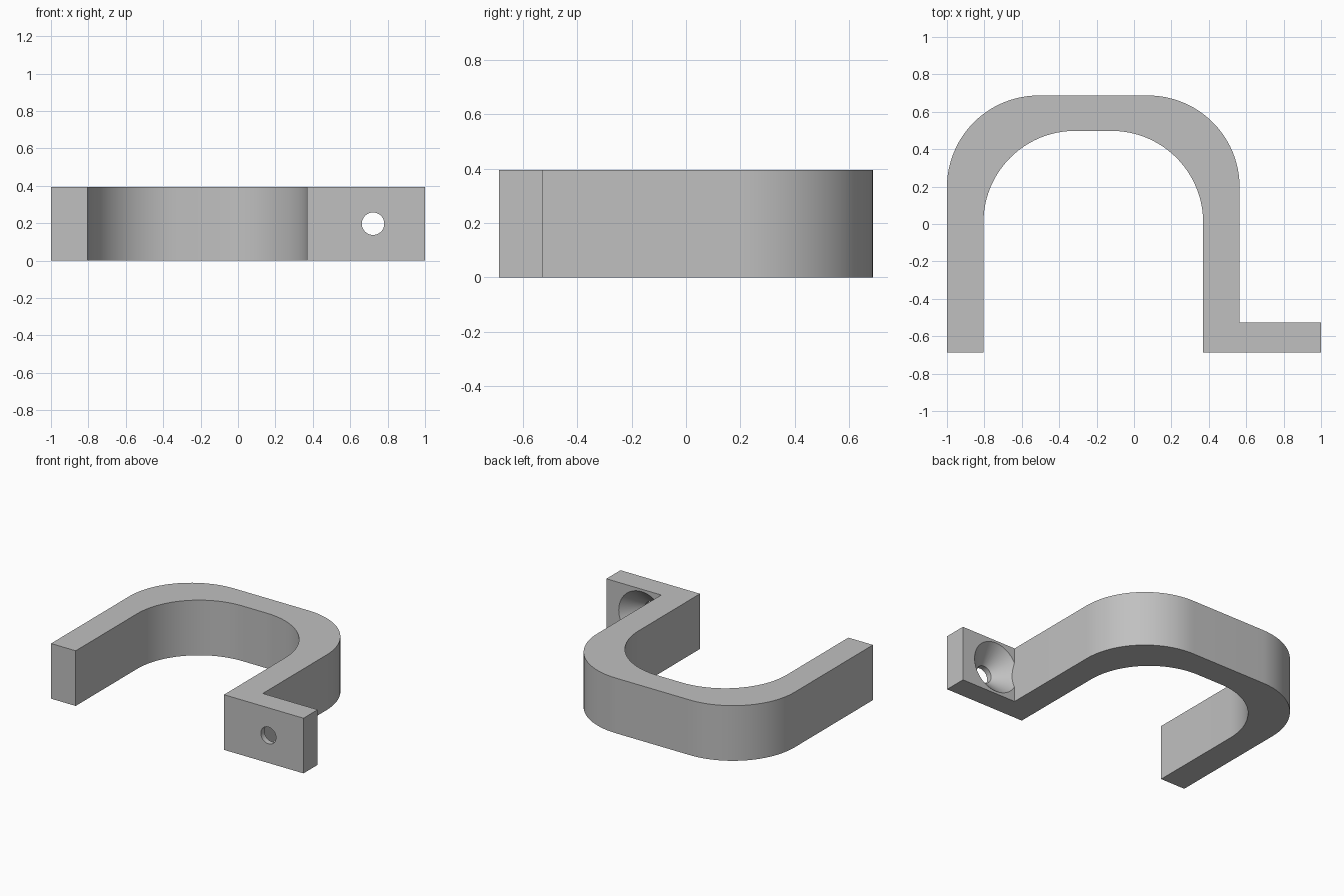
import bpy, bmesh
from math import cos, sin, pi, radians
from mathutils import Vector

cube = bpy.data.objects.get("Cube")
if cube:
    bpy.data.objects.remove(cube, do_unlink=True)

HEIGHT = 0.395
FRONT, BACK = -0.687, 0.687
FLANGE_BACK = -0.527
OUTER_L, OUTER_R = -1.0, 0.565
INNER_L, INNER_R, INNER_TOP = -0.805, 0.37, 0.498
BEND = 0.49          # corner radius
STEPS = 24

grey = bpy.data.materials.new("plain_grey")
grey.use_nodes = True
colour = (0.53, 0.53, 0.53, 1)
grey.diffuse_color = colour
grey.node_tree.nodes["Principled BSDF"].inputs["Base Color"].default_value = colour


def arch(left, right, top):
    """Rounded arch from the right spring point over to the left one."""
    pts = []
    for cx, start in ((right - BEND, 0), (left + BEND, pi / 2)):
        for i in range(STEPS + 1):
            a = start + pi / 2 * i / STEPS
            pts.append((cx + BEND * cos(a), top - BEND + BEND * sin(a)))
    return pts


def make_object(name, bm):
    bmesh.ops.recalc_face_normals(bm, faces=bm.faces)
    mesh = bpy.data.meshes.new(name)
    bm.to_mesh(mesh)
    bm.free()
    mesh.materials.append(grey)
    obj = bpy.data.objects.new(name, mesh)
    bpy.context.collection.objects.link(obj)
    return obj


# Hook with its mounting flange, one extruded outline
outline = [(INNER_R, FRONT), (1.0, FRONT), (1.0, FLANGE_BACK), (OUTER_R, FLANGE_BACK)]
outline += arch(OUTER_L, OUTER_R, BACK)
outline += [(OUTER_L, FRONT), (INNER_L, FRONT)]
outline += reversed(arch(INNER_L, INNER_R, INNER_TOP))
bm = bmesh.new()
base = bm.faces.new([bm.verts.new((x, y, 0)) for x, y in outline])
top = bmesh.ops.extrude_face_region(bm, geom=[base])["geom"]
bmesh.ops.translate(bm, vec=(0, 0, HEIGHT),
                    verts=[v for v in top if isinstance(v, bmesh.types.BMVert)])
hook = make_object("wall_hook", bm)

# Countersunk screw hole, turned about the y axis and stopped at the arm wall
centre = Vector((0.722, 0, HEIGHT / 2))
profile = [(0, -0.75), (0.06, -0.75), (0.06, -0.647), (0.19, -0.517), (0, -0.517)]
bm = bmesh.new()
verts = [bm.verts.new(centre + Vector((r, y, 0))) for r, y in profile]
edges = [bm.edges.new(pair) for pair in zip(verts, verts[1:])]
bmesh.ops.spin(bm, geom=verts + edges, cent=centre, axis=(0, 1, 0),
               angle=2 * pi, steps=64, use_duplicate=False)
bmesh.ops.remove_doubles(bm, verts=bm.verts, dist=0.0001)
cut = bmesh.ops.bisect_plane(bm, geom=bm.verts[:] + bm.edges[:] + bm.faces[:],
                             plane_co=(OUTER_R + 0.001, 0, 0), plane_no=(-1, 0, 0),
                             clear_outer=True)["geom_cut"]
bmesh.ops.holes_fill(bm, edges=[e for e in cut if isinstance(e, bmesh.types.BMEdge)])
cutter = make_object("screw_hole_cutter", bm)
cutter.hide_render = True

mod = hook.modifiers.new("screw_hole", "BOOLEAN")
mod.object = cutter
mod.operation = "DIFFERENCE"
mod.solver = "EXACT"
bpy.ops.object.select_all(action="DESELECT")
hook.select_set(True)
bpy.context.view_layer.objects.active = hook
bpy.ops.object.modifier_apply(modifier=mod.name)
bpy.data.objects.remove(cutter, do_unlink=True)
bpy.ops.object.shade_smooth_by_angle(angle=radians(30))
